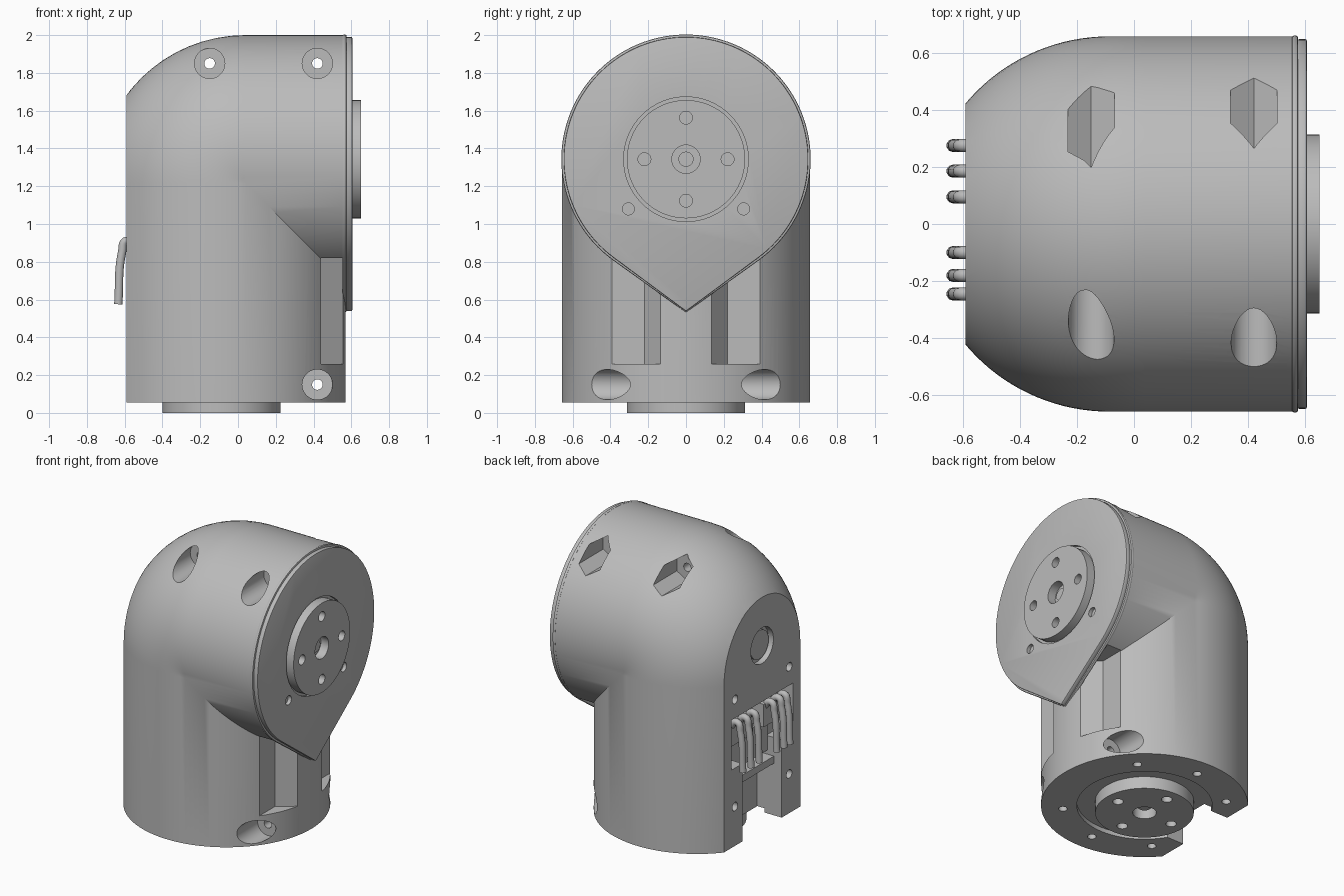
import bpy, bmesh, math
from mathutils import Vector, Matrix

cube = bpy.data.objects.get("Cube")
if cube:
    bpy.data.objects.remove(cube, do_unlink=True)

grey = bpy.data.materials.new("machined grey")
grey.use_nodes = True
grey.diffuse_color = (0.5, 0.5, 0.5, 1)
grey.node_tree.nodes["Principled BSDF"].inputs["Base Color"].default_value = (0.5, 0.5, 0.5, 1)

R = 0.657            # radius of both tubes
CX, CZ = -0.087, 1.343   # upright axis x, level axis z
BEND = 0.126         # bend radius of the tube centre line
TIP = 0.81           # teardrop point below the level axis
FACE = 0.57          # end of the level tube
BACK = -0.59         # flat back
BASE = 0.055         # underside of the housing


def finish(bm, name):
    bmesh.ops.recalc_face_normals(bm, faces=bm.faces)
    me = bpy.data.meshes.new(name)
    bm.to_mesh(me)
    bm.free()
    me.materials.append(grey)
    ob = bpy.data.objects.new(name, me)
    bpy.context.collection.objects.link(ob)
    return ob


def cyl(name, axis, lo, hi, r, a, b, sides=40, turn=0):
    """Cylinder along x, y or z; a and b are the other two coordinates."""
    bm = bmesh.new()
    bmesh.ops.create_cone(bm, cap_ends=True, segments=sides, radius1=r, radius2=r, depth=hi - lo)
    mid = (lo + hi) / 2
    rot, pos = {"x": (Matrix.Rotation(math.pi / 2, 4, "Y"), (mid, a, b)),
                "y": (Matrix.Rotation(math.pi / 2, 4, "X"), (a, mid, b)),
                "z": (Matrix.Identity(4), (a, b, mid))}[axis]
    bm.transform(Matrix.Translation(pos) @ rot @ Matrix.Rotation(turn, 4, "Z"))
    return finish(bm, name)


def box(name, x, y, z):
    bm = bmesh.new()
    bmesh.ops.create_cube(bm, size=1)
    for v in bm.verts:
        v.co = [(p[0] + p[1]) / 2 + c * (p[1] - p[0]) for c, p in zip(v.co, (x, y, z))]
    return finish(bm, name)


def prism(name, pts, move):
    """Extrude an outline of 3D points by a vector."""
    bm = bmesh.new()
    f = bm.faces.new([bm.verts.new(p) for p in pts])
    g = bmesh.ops.extrude_face_region(bm, geom=[f])["geom"]
    bmesh.ops.translate(bm, vec=move, verts=[v for v in g if isinstance(v, bmesh.types.BMVert)])
    return finish(bm, name)


def apply(ob):
    bpy.context.view_layer.objects.active = ob
    for m in list(ob.modifiers):
        bpy.ops.object.modifier_apply(modifier=m.name)


def cut(ob, cutters):
    for c in cutters:
        c.hide_render = True
        m = ob.modifiers.new("cut", "BOOLEAN")
        m.operation, m.solver, m.object = "DIFFERENCE", "EXACT", c
        apply(ob)
        bpy.data.objects.remove(c, do_unlink=True)


def bevel(ob, width):
    m = ob.modifiers.new("bevel", "BEVEL")
    m.width, m.segments, m.limit_method, m.angle_limit = width, 2, "ANGLE", math.radians(50)
    apply(ob)


def level_z(t, r=R, tip=TIP):
    """Height on the teardrop section at angle t."""
    ca = r / tip
    if math.cos(t) >= -ca:
        return CZ + r * math.cos(t)
    slope = (tip - r * ca) / (r * math.sqrt(1 - ca * ca))
    return CZ - tip + slope * abs(r * math.sin(t))


def teardrop(name, x0, x1, r, tip, n=128):
    ts = [math.tau * i / n for i in range(n)]
    return prism(name, [(x0, r * math.sin(t), level_z(t, r, tip)) for t in ts], (x1 - x0, 0, 0))


# Elbow housing: upright tube bent into a level teardrop tube
def elbow_path(t, steps=16):
    y, xv, zt = R * math.sin(t), CX - R * math.cos(t), level_z(t)
    reach = BEND + R * math.cos(t)
    path = [(xv, y, BASE)]
    for k in range(steps + 1):
        th = math.pi / 2 * k / steps
        if reach > 0:
            path.append((CX + BEND - reach * math.cos(th), y, CZ - BEND + reach * math.sin(th)))
        else:
            path.append((xv, y, zt))
    return path + [(FACE, y, zt)]


N = 128
bm = bmesh.new()
lines = [[bm.verts.new(p) for p in elbow_path(math.tau * i / N)] for i in range(N)]
for i in range(N):
    a, b = lines[i], lines[(i + 1) % N]
    for k in range(len(a) - 1):
        bm.faces.new((a[k], a[k + 1], b[k + 1], b[k]))
bm.faces.new([l[0] for l in lines])
bm.faces.new([l[-1] for l in lines])
bmesh.ops.remove_doubles(bm, verts=bm.verts, dist=0.0002)
bmesh.ops.bisect_plane(bm, geom=bm.verts[:] + bm.edges[:] + bm.faces[:],
                       plane_co=(BACK, 0, 0), plane_no=(-1, 0, 0), clear_outer=True)
bmesh.ops.holes_fill(bm, edges=[e for e in bm.edges if e.is_boundary])
housing = finish(bm, "elbow_housing")

cutters = []
# Cross bolts: round pockets in front, nut pockets behind
for x, z, floor, nut in ((-0.15, 1.85, 0.2, 6), (0.42, 1.85, 0.2, 6), (0.42, 0.15, 0.27, 40)):
    cutters.append(cyl("pocket", "y", -1, -floor, 0.08, x, z))
    cutters.append(cyl("nut_pocket", "y", floor, 1, 0.094 if nut == 6 else 0.08, x, z, nut, 0))
    cutters.append(cyl("bolt_hole", "y", -0.9, 0.9, 0.028, x, z, 20))
# Relief pockets beside the lower front, with screw holes
for s in (1, -1):
    outline = [(0.44, 0.22), (0.44, 0.6), (0.8, 0.6), (0.7, 0.028)]
    c = prism("relief", [(x, s * y, 0.26) for x, y in outline], (0, 0, 0.56))
    cutters.append(c)
    cutters.append(cyl("screw_hole", "x", 0.34, 0.6, 0.032, s * 0.325, 0.43, 20))
    for z in (1.08, 0.33):
        cutters.append(cyl("back_hole", "x", -0.7, -0.48, 0.03, s * 0.3, z, 20))
# Underside recess and ring of screw holes
cutters.append(cyl("base_recess", "z", -0.1, BASE + 0.03, 0.43, CX, 0, 64))
for k in (1, 2, 3, 5, 6, 7):
    a = k * math.pi / 4
    cutters.append(cyl("base_hole", "z", -0.1, 0.16, 0.028,
                       CX + 0.52 * math.cos(a), 0.52 * math.sin(a), 20))
# Back openings
cutters.append(cyl("back_bore", "x", -0.8, -0.55, 0.125, 0, CZ, 48))
cutters.append(box("cable_slot", (-0.8, -0.4), (-0.217, 0.217), (-0.2, 0.9)))
cutters.append(box("socket_opening", (-0.8, -0.47), (-0.34, 0.34), (0.6, 0.95)))
cut(housing, cutters)

# Rim and face plate
rim = teardrop("housing_rim", 0.552, 0.575, 0.66, 0.812)
bevel(rim, 0.008)
plate = teardrop("face_plate", 0.572, 0.605, 0.647, 0.805)
bevel(plate, 0.005)
cut(plate, [cyl("c", "x", 0.585, 0.7, 0.33, 0, CZ, 64)]
    + [cyl("c", "x", 0.58, 0.7, 0.032, s * 0.305, 1.08, 20) for s in (1, -1)])


# Output flanges with a stepped centre hole and four screw holes
def flange(name, axis, lo, hi, inner, outer, a, b):
    ob = cyl(name, axis, lo, hi, 0.313, a, b, 64)
    far = outer + (outer - inner)
    holes = [cyl("c", axis, min(inner, far), max(inner, far), 0.075, a, b)]
    for k in range(4):
        da, db = 0.22 * math.cos(k * math.pi / 2), 0.22 * math.sin(k * math.pi / 2)
        holes.append(cyl("c", axis, min(inner, far), max(inner, far), 0.034, a + da, b + db, 24))
    cut(ob, holes)
    return ob


flange("front_flange", "x", 0.5, 0.65, 0.59, 0.65, 0, CZ)
cyl("front_flange_hub", "x", 0.58, 0.61, 0.04, 0, CZ, 32)
flange("base_flange", "z", 0.0, 0.15, 0.07, 0.0, CX, 0)
cyl("base_flange_hub", "z", 0.04, 0.1, 0.04, CX, 0, 32)
cyl("back_cap", "x", -0.57, -0.54, 0.1, 0, CZ, 48)

# Cable sockets and cables at the back
for side, s in (("left", 1), ("right", -1)):
    box("socket_" + side, (-0.56, -0.39), (s * 0.06, s * 0.315) if s > 0 else (-0.3, -0.06), (0.74, 0.9))
box("socket_board", (-0.48, -0.39), (-0.217, 0.217), (0.5, 0.72))
box("socket_shelf", (-0.53, -0.39), (-0.217, 0.217), (0.42, 0.47))

for i, y in enumerate((0.275, 0.185, 0.095, -0.1, -0.18, -0.245)):
    cu = bpy.data.curves.new("cable", "CURVE")
    cu.dimensions = "3D"
    cu.bevel_depth, cu.bevel_resolution, cu.use_fill_caps = 0.023, 3, True
    sp = cu.splines.new("BEZIER")
    pts = [(-0.53, 0.86), (-0.592, 0.91), (-0.614, 0.85), (-0.634, 0.575)]
    sp.bezier_points.add(len(pts) - 1)
    for p, (x, z) in zip(sp.bezier_points, pts):
        p.co = (x, y, z)
        p.handle_left_type = p.handle_right_type = "AUTO"
    cu.materials.append(grey)
    ob = bpy.data.objects.new("cable_%d" % (i + 1), cu)
    bpy.context.collection.objects.link(ob)

# Smooth the curved walls, keep machined edges sharp
bpy.ops.object.select_all(action="DESELECT")
for ob in bpy.context.scene.objects:
    if ob.type == "MESH":
        ob.select_set(True)
        bpy.context.view_layer.objects.active = ob
bpy.ops.object.shade_smooth_by_angle(angle=math.radians(30))
